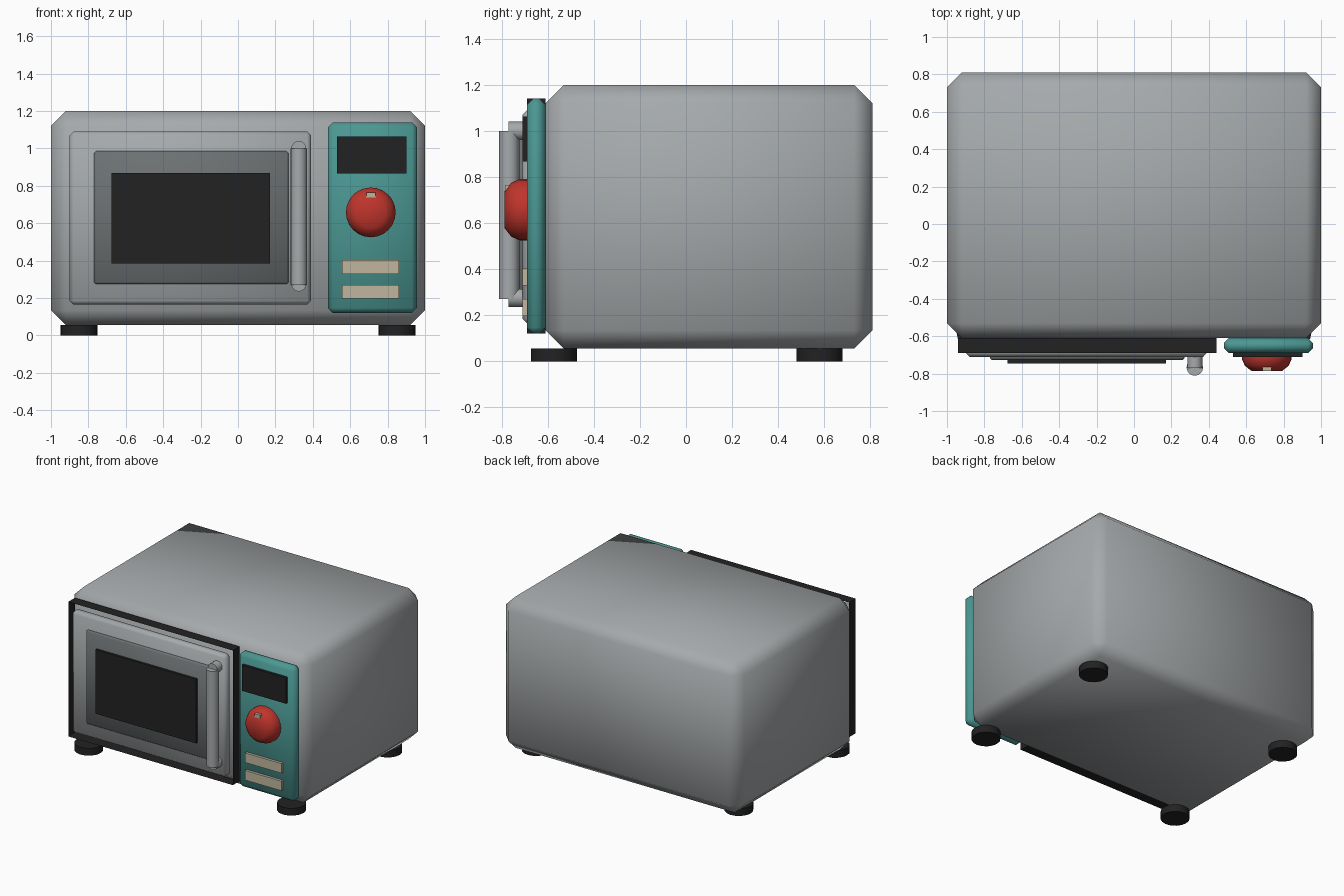
import bpy, bmesh, math
from mathutils import Matrix

if "Cube" in bpy.data.objects:
    bpy.data.objects.remove(bpy.data.objects["Cube"], do_unlink=True)


def material(name, r, g, b):
    m = bpy.data.materials.new(name)
    m.use_nodes = True
    m.diffuse_color = (r, g, b, 1)
    m.node_tree.nodes["Principled BSDF"].inputs["Base Color"].default_value = (r, g, b, 1)
    return m


grey = material("brushed grey", 0.38, 0.40, 0.41)
dark_grey = material("dark grey", 0.15, 0.165, 0.17)
black = material("black", 0.016, 0.016, 0.016)
teal = material("teal", 0.07, 0.31, 0.29)
red = material("red", 0.52, 0.035, 0.025)
cream = material("cream", 0.53, 0.47, 0.34)


def finish(bm, name, mat, smooth=False):
    bmesh.ops.recalc_face_normals(bm, faces=bm.faces)
    for f in bm.faces:
        f.smooth = smooth
    mesh = bpy.data.meshes.new(name)
    bm.to_mesh(mesh)
    bm.free()
    mesh.materials.append(mat)
    ob = bpy.data.objects.new(name, mesh)
    bpy.context.collection.objects.link(ob)
    return ob


def box(name, mat, x, y, z, chamfer=0, open_ends=False):
    """Box from (min, max) ranges, optionally chamfered or open at front and back."""
    bm = bmesh.new()
    bmesh.ops.create_cube(bm, size=1)
    for v in bm.verts:
        v.co = [r[1] if c > 0 else r[0] for c, r in zip(v.co, (x, y, z))]
    if open_ends:
        bm.normal_update()
        ends = [f for f in bm.faces if abs(f.normal.y) > 0.5]
        bmesh.ops.delete(bm, geom=ends, context='FACES_ONLY')
    if chamfer:
        bmesh.ops.bevel(bm, geom=bm.edges[:], offset=chamfer, segments=1,
                        affect='EDGES', clamp_overlap=True)
    return finish(bm, name, mat, smooth=chamfer > 0)


def turned(name, mat, profile, loc, sides=16, forward=False):
    """Solid of revolution from (radius, height); forward points it to the front."""
    bm = bmesh.new()
    rings = []
    for r, h in profile:
        rings.append([bm.verts.new((r * math.cos(a), r * math.sin(a), h))
                      for a in (math.tau * i / sides for i in range(sides))])
    for low, high in zip(rings, rings[1:]):
        for i in range(sides):
            j = (i + 1) % sides
            bm.faces.new((low[i], low[j], high[j], high[i]))
    bm.faces.new(rings[0])
    bm.faces.new(rings[-1])
    if forward:
        bm.transform(Matrix.Rotation(math.pi / 2, 4, 'X'))
    bm.transform(Matrix.Translation(loc))
    ob = finish(bm, name, mat)
    bpy.ops.object.select_all(action='DESELECT')
    ob.select_set(True)
    bpy.context.view_layer.objects.active = ob
    bpy.ops.object.shade_smooth_by_angle(angle=math.radians(50))
    return ob


# Body shell
box("body", grey, (-1, 1), (-0.61, 0.81), (0.055, 1.2), 0.08)

# Door with its thin surround, window frame and glass
box("door_surround", black, (-0.94, 0.44), (-0.69, -0.61), (0.12, 1.14), open_ends=True)
box("door", grey, (-0.90, 0.39), (-0.71, -0.64), (0.165, 1.09), 0.02)
box("window_frame", dark_grey, (-0.77, 0.27), (-0.727, -0.69), (0.275, 0.985), 0.01)
box("window_glass", black, (-0.675, 0.17), (-0.745, -0.71), (0.385, 0.87))

# Door handle
turned("handle_bar", grey, [(0.044, 0.27), (0.044, 1.0)], (0.325, -0.767, 0))
for label, z in (("lower", 0.275), ("upper", 1.0)):
    turned("handle_mount_" + label, grey, [(0.04, 0), (0.04, 0.07)],
           (0.325, -0.70, z), forward=True)

# Control panel
box("control_panel", teal, (0.48, 0.957), (-0.69, -0.61), (0.12, 1.14), 0.027)
box("display", black, (0.53, 0.90), (-0.71, -0.67), (0.867, 1.063))
for i, z in enumerate((0.197, 0.33)):
    box("button_%d" % (i + 1), cream, (0.555, 0.86), (-0.71, -0.67), (z, z + 0.073))

# Dial and its pointer, which shows at the rim
turned("dial", red, [(0.133, 0), (0.133, 0.032), (0.117, 0.068), (0.08, 0.097)],
       (0.71, -0.69, 0.658), sides=24, forward=True)
box("dial_pointer", cream, (0.687, 0.735), (-0.786, -0.75), (0.65, 0.765))

# Feet
for side, x in (("right", -0.85), ("left", 0.85)):
    for end, y in (("front", -0.573), ("back", 0.58)):
        turned("foot_%s_%s" % (end, side), black, [(0.1, 0), (0.1, 0.055)], (x, y, 0))
